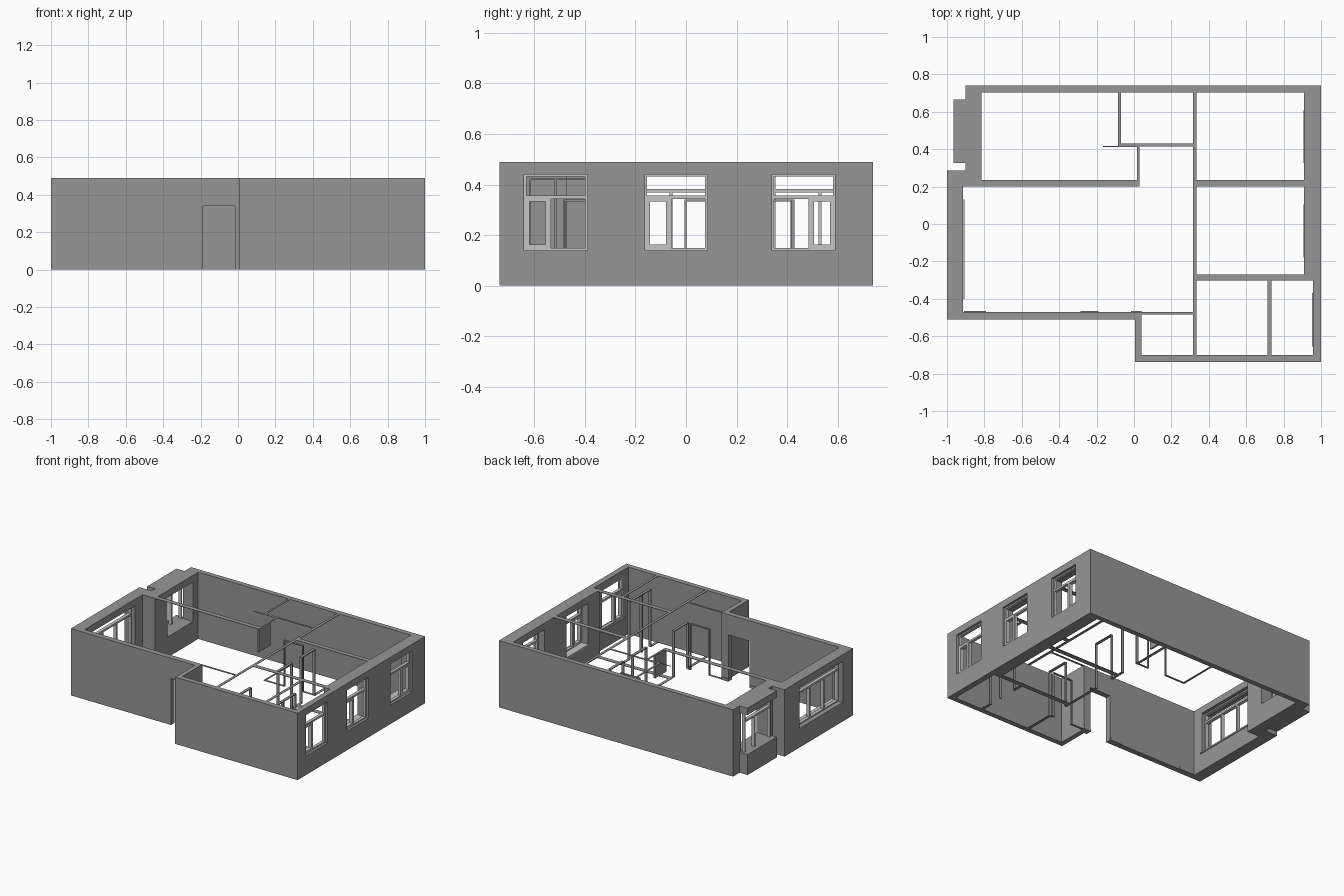
import bpy, bmesh

if "Cube" in bpy.data.objects:
    bpy.data.objects.remove(bpy.data.objects["Cube"])

H = 0.49          # wall height
DOOR = 0.34       # door head height

def material(name, v):
    m = bpy.data.materials.new(name)
    m.diffuse_color = (v, v, v, 1)
    m.use_nodes = True
    m.node_tree.nodes["Principled BSDF"].inputs["Base Color"].default_value = m.diffuse_color
    return m

WALL = material("wall grey", 0.305)
FRAME = material("light frame grey", 0.56)

def make(name, bm, mat):
    bmesh.ops.recalc_face_normals(bm, faces=bm.faces)
    me = bpy.data.meshes.new(name)
    bm.to_mesh(me)
    bm.free()
    me.materials.append(mat)
    ob = bpy.data.objects.new(name, me)
    bpy.context.collection.objects.link(ob)
    return ob

def add_box(bm, x0, x1, y0, y1, z0, z1):
    vs = bmesh.ops.create_cube(bm, size=1)["verts"]
    for v in vs:
        v.co = (x1 if v.co.x > 0 else x0, y1 if v.co.y > 0 else y0, z1 if v.co.z > 0 else z0)

def boxes(name, items, mat):
    bm = bmesh.new()
    for b in items:
        add_box(bm, *b)
    return make(name, bm, mat)

def prism(name, pts, z0, z1, mat):
    bm = bmesh.new()
    f = bm.faces.new([bm.verts.new((x, y, z0)) for x, y in pts])
    top = bmesh.ops.extrude_face_region(bm, geom=[f])["geom"]
    for v in top:
        if isinstance(v, bmesh.types.BMVert):
            v.co.z = z1
    return make(name, bm, mat)

# Outer shell, hollowed and pierced
outer = [(-1, -.51), (.005, -.51), (.005, -.737), (1, -.737), (1, .74), (-.9, .74),
         (-.9, .665), (-.965, .665), (-.965, .325), (-.9, .325), (-.9, .285), (-1, .285)]
inner = [(-.915, -.47), (.04, -.47), (.04, -.7), (.958, -.7), (.958, -.303), (.91, -.303),
         (.91, .703), (-.815, .703), (-.815, .2), (-.915, .2)]
shell = prism("outer_walls", outer, 0, H, WALL)
cutters = [prism("cut_rooms", inner, -.1, H + .1, WALL)]

EAST = [(-.64, -.39, 0), (-.163, .085, 0), (.34, .59, 1)]   # y range, sash side
Z0, Z1 = .14, .44
openings = [(.88, 1.1, a, b, Z0, Z1) for a, b, s in EAST]
openings += [(-1.1, -.88, -.39, .11, Z0, Z1),      # west window
             (-1.1, -.9, .3, .7, .15, Z1),         # bay front, open at its sides
             (-1.1, -.78, .345, .645, .15, Z1),    # bay opening into the room
             (-.187, -.017, -.6, -.4, -.1, DOOR)]  # entrance door
cutters += [boxes("cut_opening", [o], WALL) for o in openings]
bpy.context.view_layer.objects.active = shell
for c in cutters:
    m = shell.modifiers.new("cut", "BOOLEAN")
    m.operation, m.solver, m.object = "DIFFERENCE", "EXACT", c
    bpy.ops.object.modifier_apply(modifier=m.name)
    bpy.data.objects.remove(c)

# Window frames, all lying in planes facing x
def ring(x0, x1, y0, y1, z0, z1, t):
    return [(x0, x1, y0, y0 + t, z0, z1), (x0, x1, y1 - t, y1, z0, z1),
            (x0, x1, y0 + t, y1 - t, z0, z0 + t), (x0, x1, y0 + t, y1 - t, z1 - t, z1)]

def window(name, x0, x1, y0, y1, transom, mullions, sash=None):
    parts = ring(x0, x1, y0, y1, Z0, Z1, .009)
    parts.append((x0, x1, y0 + .009, y1 - .009, transom - .007, transom + .007))
    for m in mullions:
        parts.append((x0, x1, m - .006, m + .006, Z0 + .009, transom - .007))
    if sash:
        parts += ring(x0 - .004, x1 + .004, *sash, Z0 + .006, transom, .016)
    boxes(name, parts, FRAME)

for i, (a, b, side) in enumerate(EAST):
    mid = b - .1 if side else a + .1
    sash = (mid, b - .005) if side else (a + .005, mid)
    window(f"east_window_{i + 1}", .96, .982, a, b, .35, [mid], sash)
    inside = .952 if i == 0 else .905
    boxes(f"east_sill_{i + 1}", [(inside, .96, a - .015, b + .02, Z0 - .008, Z0 + .002)], FRAME)
window("west_window", -.965, -.94, -.39, .11, .375, [-.22, -.06])
boxes("west_sill", [(-.94, -.907, -.4, .13, Z0 - .008, Z0 + .002)], FRAME)
window("bay_window", -.93, -.905, .345, .645, .375, [.53])

# Inner partitions: only top and bottom strips with open sides, gaps at doors
# (axis, low edge, high edge, start, end, door range)
E = .003
partitions = [
    ("x", .2, .235, -.815, .03, None),
    ("x", .2, .235, .335, .91, None),
    ("x", -.303, -.27, .335, .958, None),
    ("x", .415, .43, -.085, .315, (.08, .235)),
    ("x", -.485, -.47, .04, .315, (.14, .3)),
    ("y", .315, .335, .25, .703, (.265, .42)),
    ("y", .315, .335, -.27, .25, (-.005, .16)),
    ("y", .315, .335, -.7, -.27, (-.483, -.315)),
    ("y", .715, .735, -.7, -.303, (-.62, -.37)),
    ("y", -.085, -.07, .43, .703, None),
]

def strip(axis, lo, hi, s, e, z0, z1):
    return (s, e, lo, hi, z0, z1) if axis == "x" else (lo, hi, s, e, z0, z1)

for n, (ax, lo, hi, s, e, door) in enumerate(partitions):
    parts = [strip(ax, lo, hi, s, e, H - E, H)]
    if door:
        a, b = door
        balcony = lo == .715
        head = .425 if balcony else DOOR
        parts += [strip(ax, lo, hi, s, a, 0, E), strip(ax, lo, hi, b, e, 0, E)]
        # door lining
        t = .006
        parts += [strip(ax, lo, hi, a, a + t, 0, head),
                  strip(ax, lo, hi, b - t, b, 0, head),
                  strip(ax, lo, hi, a + t, b - t, head - t, head)]
        if balcony:   # post beside the balcony door
            parts.append(strip(ax, lo, hi, -.52, -.512, 0, head - t))
    elif n > 0:
        parts.append(strip(ax, lo, hi, s, e, 0, E))
    boxes(f"partition_{n + 1}", parts, WALL)

# Hall opening: wall top strip with a short solid panel under it, and thin ceiling rail
boxes("hall_lintel", [(.017, .03, .2, .335, .32, H), (.017, .03, .335, .415, H - E, H)], WALL)
boxes("ceiling_rail", [(-.165, .03, .411, .416, H - E, H)], WALL)

# Skirting along the south wall
boxes("skirting", [(-.91, -.79, -.47, -.465, 0, .02), (-.285, -.19, -.47, -.465, 0, .02),
                   (-.017, .04, -.47, -.465, 0, .02)], WALL)
